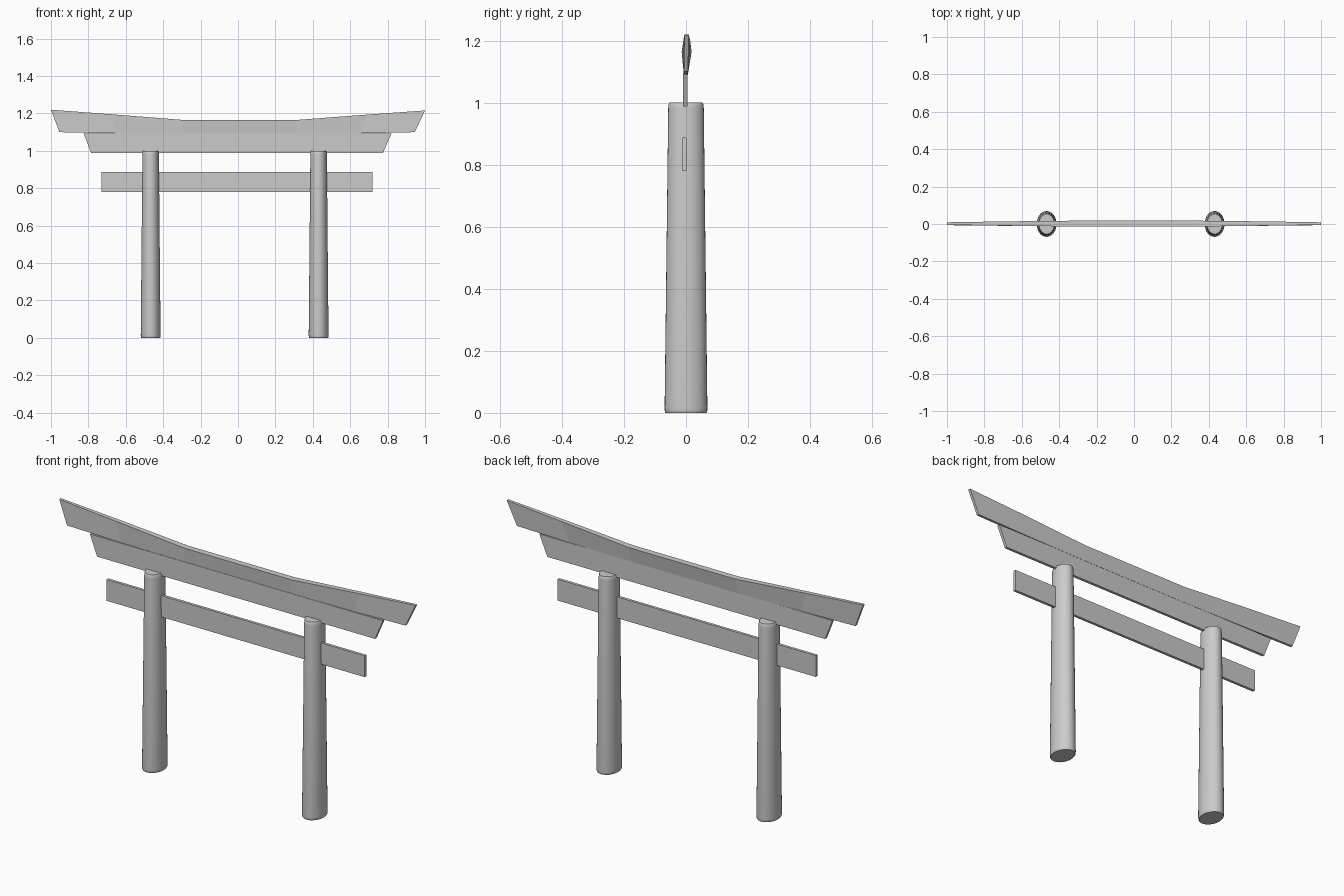
import bpy, bmesh, math

if "Cube" in bpy.data.objects:
    bpy.data.objects.remove(bpy.data.objects["Cube"])


def finish(name, bm, smooth=False):
    bmesh.ops.recalc_face_normals(bm, faces=bm.faces)
    me = bpy.data.meshes.new(name)
    bm.to_mesh(me)
    bm.free()
    ob = bpy.data.objects.new(name, me)
    bpy.context.collection.objects.link(ob)
    if smooth:
        bpy.ops.object.select_all(action='DESELECT')
        bpy.context.view_layer.objects.active = ob
        ob.select_set(True)
        bpy.ops.object.shade_smooth_by_angle(angle=math.radians(35))
    return ob


def loft(name, rings, smooth=False):
    """Skin a list of equally sized vertex rings and cap both ends."""
    bm = bmesh.new()
    rows = [[bm.verts.new(p) for p in ring] for ring in rings]
    n = len(rows[0])
    for a, b in zip(rows, rows[1:]):
        for i in range(n):
            j = (i + 1) % n
            bm.faces.new((a[i], a[j], b[j], b[i]))
    bm.faces.new(rows[0])
    bm.faces.new(rows[-1])
    return finish(name, bm, smooth)


def section(xb, zb, xt, zt, yb, yt):
    """Beam cross-section: bottom edge (xb, zb, y range yb), top edge (xt, zt, yt)."""
    return [(xb, yb[0], zb), (xb, yb[1], zb), (xt, yt[1], zt), (xt, yt[0], zt)]


# Tapered oval pillars with softened rims
PROFILE = [(0.95, 0.0), (0.99, 0.004), (1.0, 0.015), (0.83, 0.982), (0.81, 0.996), (0.77, 1.0)]
for name, cx in (("left_pillar", -0.467), ("right_pillar", 0.431)):
    rings = []
    for s, z in PROFILE:
        rings.append([(cx + 0.053 * s * math.cos(a), 0.069 * s * math.sin(a), z)
                      for a in (math.tau * i / 32 for i in range(32))])
    loft(name, rings, smooth=True)

# Lower tie beam passing through the pillars
y = (-0.012, 0.002)
loft("tie_beam", [section(x, 0.78, x, 0.888, y, y) for x in (-0.73, 0.72)])

# Middle lintel with slanted ends
y = (-0.009, 0.005)
loft("middle_lintel", [section(-0.785, 0.988, -0.825, 1.092, y, y),
                       section(0.775, 0.988, 0.82, 1.092, y, y)])

# Top lintel, thicker in the middle and swept up to the ends
yb = (-0.007, 0.006)
loft("top_lintel", [
    section(-0.955, 1.1, -1.0, 1.22, yb, (-0.005, 0.009)),
    section(-0.65, 1.094, -0.68, 1.196, yb, (-0.009, 0.014)),
    section(-0.3, 1.09, -0.29, 1.165, yb, (-0.014, 0.018)),
    section(0.3, 1.09, 0.31, 1.165, yb, (-0.014, 0.018)),
    section(0.65, 1.094, 0.69, 1.194, yb, (-0.009, 0.014)),
    section(0.945, 1.1, 1.0, 1.216, yb, (-0.005, 0.009)),
])
